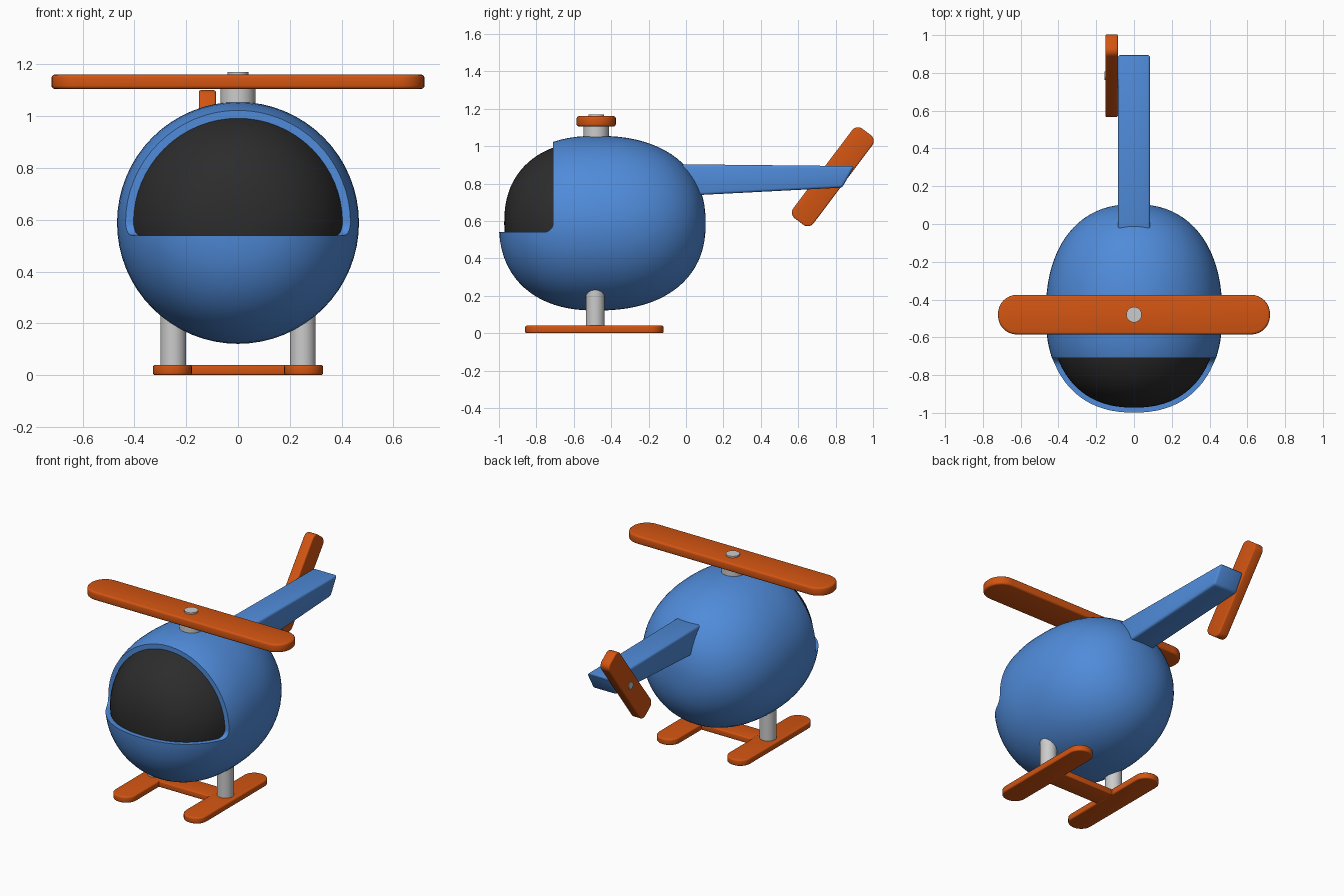
import bpy, bmesh
from math import sin, cos, pi, radians, hypot, copysign
from mathutils import Matrix, Vector

if "Cube" in bpy.data.objects:
    bpy.data.objects.remove(bpy.data.objects["Cube"])


def material(name, rgb):
    m = bpy.data.materials.new(name)
    m.diffuse_color = (*rgb, 1)
    m.use_nodes = True
    m.node_tree.nodes["Principled BSDF"].inputs["Base Color"].default_value = m.diffuse_color
    return m


BLUE = material("blue", (0.08, 0.26, 0.70))
ORANGE = material("orange", (0.65, 0.09, 0.006))
DARK = material("dark", (0.025, 0.025, 0.025))


def add_object(name, bm, mat=None):
    bmesh.ops.recalc_face_normals(bm, faces=bm.faces)
    me = bpy.data.meshes.new(name)
    bm.to_mesh(me)
    bm.free()
    ob = bpy.data.objects.new(name, me)
    bpy.context.collection.objects.link(ob)
    if mat:
        me.materials.append(mat)
    return ob


def finish(ob):
    """Apply the modifiers and smooth everything but the sharp edges."""
    bpy.ops.object.select_all(action='DESELECT')
    ob.select_set(True)
    bpy.context.view_layer.objects.active = ob
    for m in list(ob.modifiers):
        bpy.ops.object.modifier_apply(modifier=m.name)
    bpy.ops.object.shade_smooth_by_angle(angle=radians(35))
    return ob


def bevel(ob, width, segments=3):
    m = ob.modifiers.new("bevel", 'BEVEL')
    m.width, m.segments, m.limit_method, m.angle_limit = width, segments, 'ANGLE', radians(40)


def boolean(ob, other, op):
    m = ob.modifiers.new("boolean", 'BOOLEAN')
    m.object, m.operation, m.solver = other, op, 'EXACT'


def prism(name, points, depth, matrix, mat=None, round_=0.0):
    """Extrude a flat outline, centred on its plane."""
    bm = bmesh.new()
    face = bm.faces.new([bm.verts.new((x, y, -depth / 2)) for x, y in points])
    ext = bmesh.ops.extrude_face_region(bm, geom=[face])
    new = [v for v in ext['geom'] if isinstance(v, bmesh.types.BMVert)]
    bmesh.ops.translate(bm, verts=new, vec=(0, 0, depth))
    bm.transform(matrix)
    ob = add_object(name, bm, mat)
    if round_:
        bevel(ob, round_)
    return ob


def rounded_rect(length, width, r, steps=8):
    pts = []
    for k, (sx, sy) in enumerate(((1, 1), (-1, 1), (-1, -1), (1, -1))):
        for i in range(steps + 1):
            a = (k + i / steps) * pi / 2
            pts.append((sx * (length / 2 - r) + r * cos(a), sy * (width / 2 - r) + r * sin(a)))
    return pts


def cylinder(name, radius, start, end, mat=None):
    a, b = Vector(start), Vector(end)
    bm = bmesh.new()
    bmesh.ops.create_cone(bm, cap_ends=True, segments=32, radius1=radius, radius2=radius,
                          depth=(b - a).length)
    bm.transform(Matrix.Translation((a + b) / 2)
                 @ (b - a).to_track_quat('Z', 'Y').to_matrix().to_4x4())
    return finish(add_object(name, bm, mat))


def egg(name, inset, mat):
    """Super-ellipsoid of revolution around the y axis."""
    bm = bmesh.new()
    bmesh.ops.create_uvsphere(bm, u_segments=64, v_segments=40, radius=1)
    p, r = 2 / 2.3, 0.467 - inset
    for v in bm.verts:
        x, y, z = v.co
        rho = hypot(x, y)
        k = r * rho ** (p - 1) if rho > 1e-5 else 0
        half = (0.52 if z < 0 else 0.585) - inset
        v.co = (x * k, -0.48 + half * copysign(abs(z) ** p, z), 0.588 - y * k)
    return add_object(name, bm, mat)


# Maps outline (y, z) to the side plane, depth along x
SIDE = Matrix(((0, 0, 1, 0), (1, 0, 0, 0), (0, 1, 0, 0), (0, 0, 0, 1)))

# Cockpit cutter with a rounded lower rear edge
r = 0.05
corner = [(-0.71 - r + r * sin(a), 0.54 + r - r * cos(a)) for a in (i * pi / 16 for i in range(9))]
cutter = prism("cockpit_cutter", [(-1.2, 0.54), *corner, (-0.71, 1.3), (-1.2, 1.3)], 1.4, SIDE)
cutter.hide_render = True

# Cabin shell and recessed windscreen
cabin = egg("cabin", 0, BLUE)
boolean(cabin, cutter, 'DIFFERENCE')
finish(cabin)
windscreen = egg("windscreen", 0.028, DARK)
boolean(windscreen, cutter, 'INTERSECT')
finish(windscreen)
bpy.data.objects.remove(cutter)

# Tail boom with slanted end
finish(prism("tail_boom", [(-0.05, 0.735), (0.06, 0.738), (0.835, 0.778), (0.9, 0.893), (-0.05, 0.903)],
             0.172, SIDE, BLUE, 0.014))

# Tail rotor and its pin
tail = Matrix.Translation((-0.118, 0.785, 0.836)) @ SIDE @ Matrix.Rotation(radians(53), 4, 'Z')
finish(prism("tail_rotor", rounded_rect(0.6, 0.135, 0.04), 0.066, tail, ORANGE, 0.008))
cylinder("tail_rotor_pin", 0.022, (-0.156, 0.785, 0.836), (-0.06, 0.785, 0.836))

# Main rotor on its mast
finish(prism("main_rotor", rounded_rect(1.44, 0.21, 0.1), 0.055,
             Matrix.Translation((0, -0.48, 1.1325)), ORANGE, 0.012))
cylinder("rotor_mast", 0.068, (0, -0.48, 1.0), (0, -0.48, 1.106))
cylinder("rotor_pin", 0.041, (0, -0.48, 1.1), (0, -0.48, 1.17))

# Landing skids, struts and cross bar
for side, s in (("left", -1), ("right", 1)):
    place = Matrix.Translation((s * 0.253, -0.49, 0.02)) @ Matrix.Rotation(pi / 2, 4, 'Z')
    finish(prism(side + "_skid", rounded_rect(0.74, 0.15, 0.072), 0.04, place, ORANGE, 0.008))
    cylinder(side + "_strut", 0.05, (s * 0.25, -0.485, 0.03), (s * 0.25, -0.485, 0.3))
finish(prism("skid_cross_bar", [(-0.2, -0.07), (0.2, -0.07), (0.2, 0.07), (-0.2, 0.07)], 0.038,
             Matrix.Translation((0, -0.485, 0.02)), ORANGE, 0.006))
